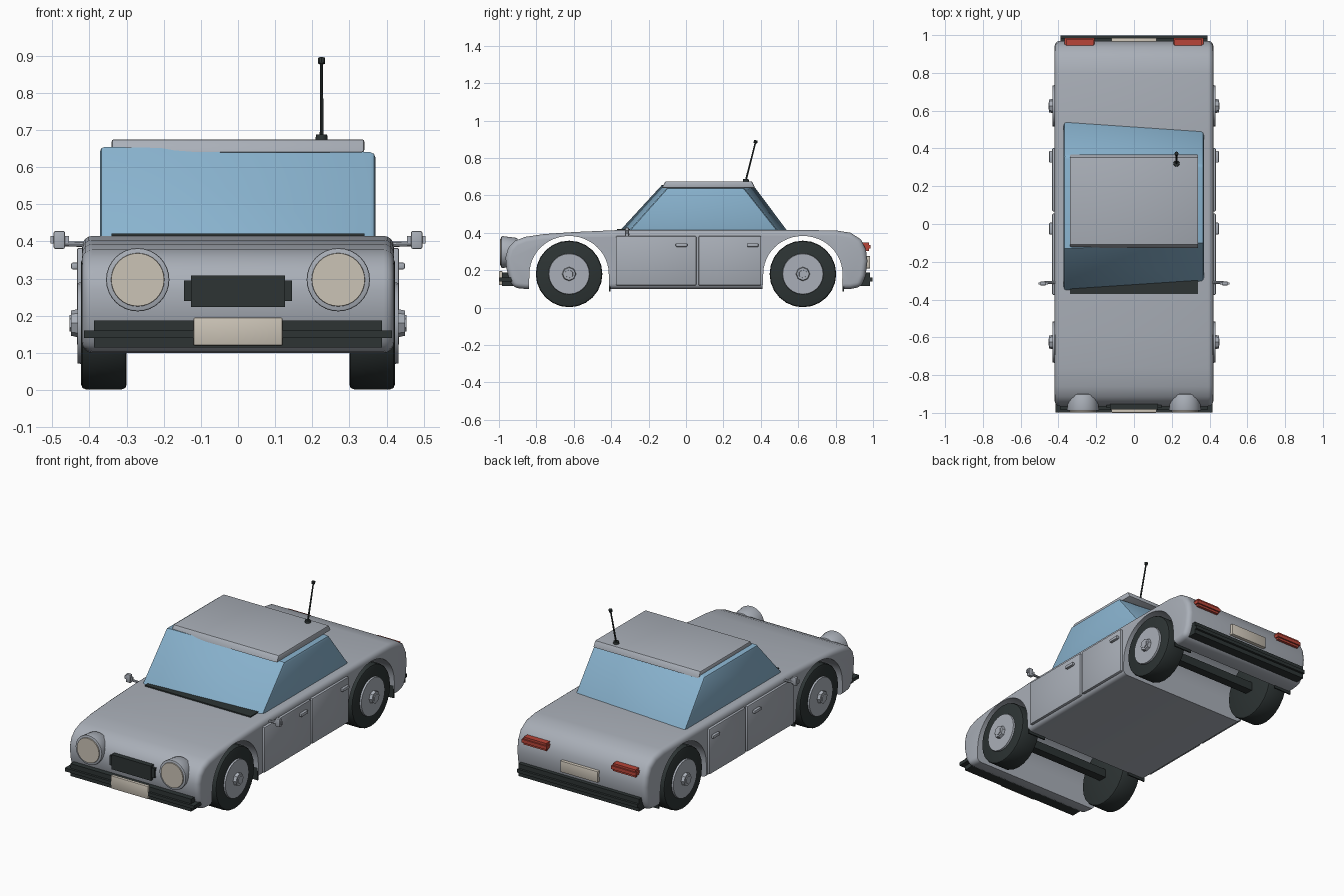
import bpy, bmesh, math
from mathutils import Matrix, Vector

if "Cube" in bpy.data.objects:
    bpy.data.objects.remove(bpy.data.objects["Cube"], do_unlink=True)


def material(name, rgb):
    m = bpy.data.materials.new(name)
    m.use_nodes = True
    m.diffuse_color = (*rgb, 1)
    m.node_tree.nodes["Principled BSDF"].inputs["Base Color"].default_value = (*rgb, 1)
    return m


PAINT = material("silver_paint", (0.40, 0.43, 0.48))
GLASS = material("blue_glass", (0.25, 0.45, 0.62))
BLACK = material("black_rubber", (0.026, 0.034, 0.034))
CREAM = material("cream_lamp", (0.60, 0.55, 0.47))
RED = material("red_lamp", (0.48, 0.06, 0.04))


def finish(name, bm, mat, bevel=0, segments=2, cutters=(), angle=30):
    """Turn a bmesh into an object, bevel it, cut it and shade it."""
    bmesh.ops.recalc_face_normals(bm, faces=bm.faces)
    mesh = bpy.data.meshes.new(name)
    bm.to_mesh(mesh)
    bm.free()
    obj = bpy.data.objects.new(name, mesh)
    bpy.context.collection.objects.link(obj)
    mesh.materials.append(mat)
    bpy.ops.object.select_all(action='DESELECT')
    obj.select_set(True)
    bpy.context.view_layer.objects.active = obj
    if bevel:
        mod = obj.modifiers.new("bevel", 'BEVEL')
        mod.width, mod.segments = bevel, segments
        mod.limit_method, mod.angle_limit = 'ANGLE', math.radians(50)
        bpy.ops.object.modifier_apply(modifier=mod.name)
    for cutter in cutters:
        mod = obj.modifiers.new("cut", 'BOOLEAN')
        mod.operation, mod.object = 'DIFFERENCE', cutter
        bpy.ops.object.modifier_apply(modifier=mod.name)
        bpy.data.objects.remove(cutter, do_unlink=True)
    bpy.ops.object.shade_smooth_by_angle(angle=math.radians(angle))
    return obj


def box(name, x, y, z, mat, bevel=0):
    """Box from (min, max) pairs."""
    bm = bmesh.new()
    bmesh.ops.create_cube(bm, size=1)
    for v in bm.verts:
        v.co = [(lo + hi) / 2 + c * (hi - lo) for c, (lo, hi) in zip(v.co, (x, y, z))]
    return finish(name, bm, mat, bevel)


def rod(name, start, end, r1, r2, mat, sides=24, bevel=0):
    """Cylinder or cone between two points."""
    a, b = Vector(start), Vector(end)
    d = b - a
    turn = d.to_track_quat('Z', 'Y').to_matrix().to_4x4()
    bm = bmesh.new()
    bmesh.ops.create_cone(bm, cap_ends=True, segments=sides, radius1=r1, radius2=r2,
                          depth=d.length, matrix=Matrix.Translation((a + b) / 2) @ turn)
    return finish(name, bm, mat, bevel)


def extrude_profile(name, points, half_width, mat, **kw):
    """Side profile of (y, z) points extruded across the car."""
    bm = bmesh.new()
    face = bm.faces.new([bm.verts.new((-half_width, y, z)) for y, z in points])
    new = bmesh.ops.extrude_face_region(bm, geom=[face])["geom"]
    bmesh.ops.translate(bm, vec=(2 * half_width, 0, 0),
                        verts=[v for v in new if isinstance(v, bmesh.types.BMVert)])
    return finish(name, bm, mat, **kw)


AXLE, HUB_Z = 0.625, 0.18

# Body shell with wheel arches cut through
arches = []
for y in (-AXLE, AXLE):
    arc = [(y + 0.212 * math.cos(i * math.pi / 24), HUB_Z + 0.203 * math.sin(i * math.pi / 24))
           for i in range(25)]
    arch = extrude_profile("arch_cutter", arc + [(y - 0.22, 0), (y + 0.22, 0)], 0.6, PAINT)
    arch.hide_render = True
    arches.append(arch)

side = [(-0.86, 0.10), (-0.92, 0.105), (-0.945, 0.15), (-0.96, 0.21), (-0.965, 0.27),
        (-0.95, 0.32), (-0.915, 0.357), (-0.86, 0.378), (-0.76, 0.393), (-0.6, 0.404),
        (-0.35, 0.415), (0.0, 0.415), (0.5, 0.415), (0.8, 0.413), (0.88, 0.4),
        (0.935, 0.365), (0.962, 0.31), (0.97, 0.25), (0.96, 0.17), (0.935, 0.11),
        (0.88, 0.10), (0.2, 0.10), (-0.2, 0.10)]
extrude_profile("body_shell", side, 0.42, PAINT, bevel=0.028, segments=4,
                cutters=arches, angle=35)

# Slightly skewed glass cabin: the right side is longer and taller
bm = bmesh.new()
ends = []
for x, y0, y1, t0, t1, top in ((-0.372, -0.365, 0.55, -0.13, 0.36, 0.655),
                               (0.37, -0.315, 0.50, -0.10, 0.31, 0.64)):
    ends.append([bm.verts.new((x, *p)) for p in ((y0, 0.40), (y1, 0.40), (t1, top), (t0, top))])
for ring in ends:
    bm.faces.new(ring)
for i in range(4):
    j = (i + 1) % 4
    bm.faces.new((ends[0][i], ends[0][j], ends[1][j], ends[1][i]))
finish("glass_cabin", bm, GLASS, bevel=0.014)

# Roof panel and windscreen cowl
extrude_profile("roof_panel", [(-0.13, 0.64), (0.37, 0.64), (0.352, 0.675), (-0.11, 0.675)],
                0.34, PAINT, bevel=0.006)
box("windscreen_cowl", (-0.34, 0.34), (-0.37, -0.28), (0.40, 0.421), BLACK)

# Aerial
rod("aerial_base", (0.225, 0.32, 0.67), (0.225, 0.32, 0.688), 0.017, 0.015, BLACK, 12)
rod("aerial_mast", (0.225, 0.32, 0.68), (0.225, 0.372, 0.885), 0.005, 0.004, BLACK, 8)
rod("aerial_tip", (0.225, 0.37, 0.878), (0.225, 0.374, 0.895), 0.01, 0.01, BLACK, 10, 0.003)

# Bumpers, number plates and grille
for end, s in (("front", -1), ("rear", 1)):
    def span(a, b):
        return tuple(sorted((s * a, s * b)))
    box(end + "_bumper", (-0.388, 0.388), span(0.91, 0.985), (0.115, 0.187), BLACK)
    box(end + "_bumper_strip", (-0.415 if s < 0 else -0.388, 0.415 if s < 0 else 0.388),
        span(0.93, 0.998), (0.14, 0.16), BLACK)
box("front_number_plate", (-0.12, 0.12), (-1.0, -0.98), (0.12, 0.195), CREAM, 0.004)
box("rear_number_plate", (-0.12, 0.12), (0.95, 0.985), (0.21, 0.275), CREAM, 0.003)
box("grille", (-0.127, 0.127), (-0.982, -0.94), (0.223, 0.308), BLACK)
box("grille_band", (-0.145, 0.145), (-0.975, -0.94), (0.24, 0.295), BLACK)

# Parts repeated on both sides
for label, s in (("left", 1), ("right", -1)):
    def out(a, b):
        return tuple(sorted((s * a, s * b)))

    # Lamps
    rod(label + "_headlamp_shell", (s * 0.27, -0.90, 0.297), (s * 0.27, -0.988, 0.297),
        0.075, 0.086, PAINT, 32, 0.006)
    rod(label + "_headlamp_lens", (s * 0.27, -0.98, 0.297), (s * 0.27, -0.994, 0.297),
        0.073, 0.071, CREAM, 32)
    box(label + "_tail_lamp", out(0.215, 0.36), (0.94, 0.978), (0.303, 0.347), RED)
    box(label + "_tail_lamp_band", out(0.208, 0.368), (0.94, 0.986), (0.315, 0.335), RED)

    # Doors and handles
    for part, y0, y1, h in (("front", -0.375, 0.055, -0.055), ("rear", 0.067, 0.402, 0.325)):
        box(f"{label}_{part}_door", out(0.405, 0.434), (y0, y1), (0.118, 0.383), PAINT, 0.007)
        box(f"{label}_{part}_door_handle", out(0.43, 0.449), (h, h + 0.062),
            (0.325, 0.343), PAINT, 0.004)

    # Wing mirror
    rod(label + "_mirror_stalk", (s * 0.41, -0.31, 0.392), (s * 0.475, -0.31, 0.394),
        0.007, 0.007, PAINT, 8)
    box(label + "_mirror", out(0.466, 0.496), (-0.325, -0.305), (0.38, 0.428), PAINT, 0.004)
    box(label + "_mirror_band", out(0.455, 0.505), (-0.32, -0.31), (0.395, 0.415), PAINT)

    # Wheels and mud flaps
    for part, y in (("front", -AXLE), ("rear", AXLE)):
        tag = f"{label}_{part}_"

        def disc(name, a, b, r1, r2, mat, sides, bevel=0):
            rod(tag + name, (s * a, y, HUB_Z), (s * b, y, HUB_Z), r1, r2, mat, sides, bevel)
        disc("tyre", 0.30, 0.422, 0.178, 0.178, BLACK, 24, 0.012)
        disc("rim", 0.40, 0.432, 0.114, 0.108, PAINT, 24)
        disc("hub_cap", 0.42, 0.449, 0.04, 0.034, PAINT, 8)
        disc("hub_nut", 0.44, 0.453, 0.024, 0.022, PAINT, 6)
        box(tag + "mud_flap", out(0.30, 0.415), (y + 0.213, y + 0.221), (0.085, 0.20), BLACK)

# Axles
for part, y in (("front", -AXLE), ("rear", AXLE)):
    box(part + "_axle", (-0.31, 0.31), (y - 0.025, y + 0.025),
        (HUB_Z - 0.025, HUB_Z + 0.025), BLACK)
